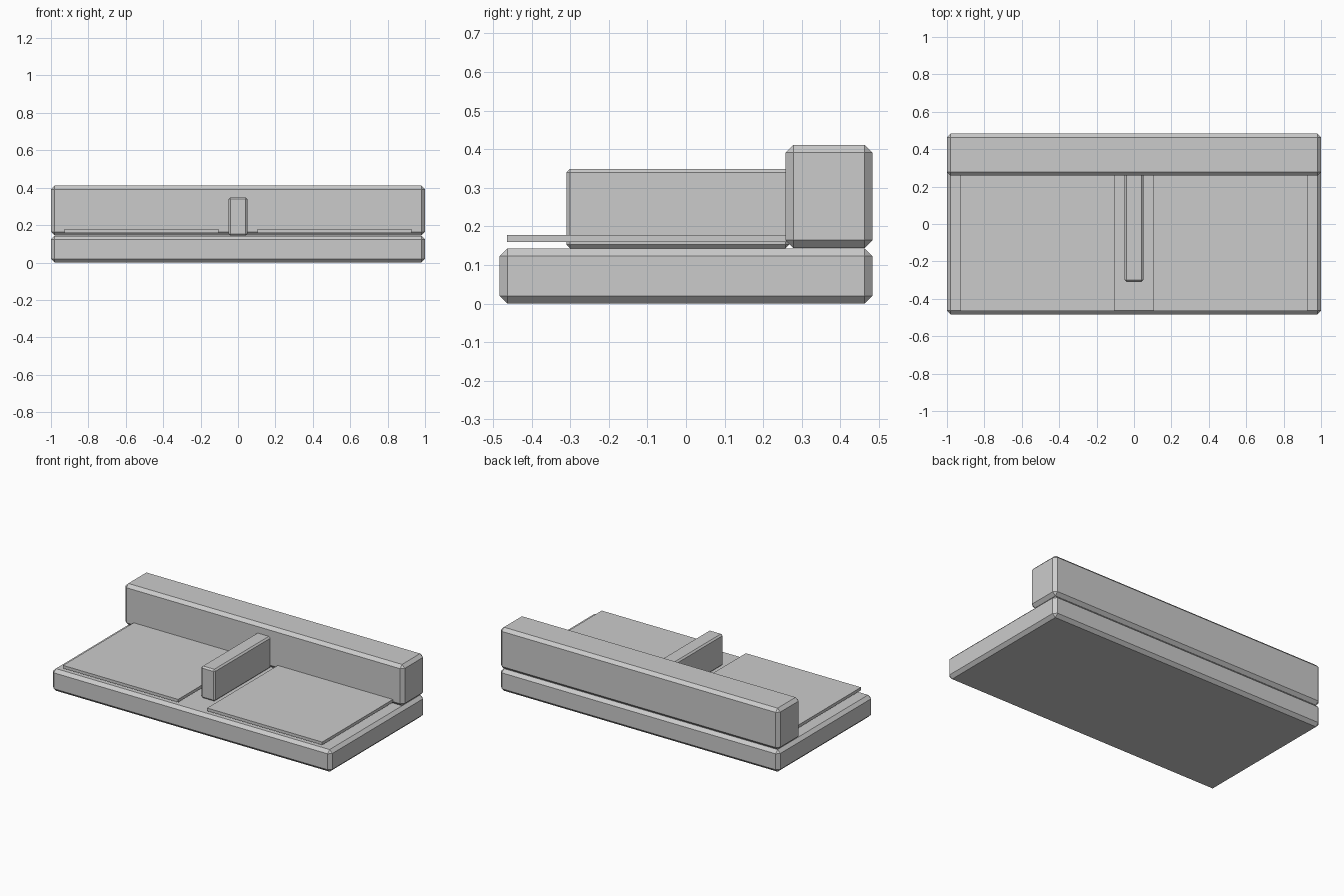
import bpy

if "Cube" in bpy.data.objects:
    bpy.data.objects.remove(bpy.data.objects["Cube"])


def box(name, x, y, z, bevel=0.0):
    """Box from min/max ranges with an optional single-segment chamfer."""
    bpy.ops.mesh.primitive_cube_add(
        size=1, location=[(r[0] + r[1]) / 2 for r in (x, y, z)])
    ob = bpy.context.object
    ob.name = name
    ob.scale = [r[1] - r[0] for r in (x, y, z)]
    bpy.ops.object.transform_apply(location=False, rotation=False, scale=True)
    if bevel:
        mod = ob.modifiers.new("chamfer", 'BEVEL')
        mod.width = bevel
        mod.segments = 1
    return ob


# Chamfered bottom slab
box("base", (-1, 1), (-0.483, 0.483), (0, 0.143), 0.02)

# Tall block along the back edge
box("back_block", (-1, 1), (0.258, 0.483), (0.144, 0.411), 0.02)

# Centre divider, running into the back block
box("divider", (-0.05, 0.05), (-0.31, 0.268), (0.143, 0.349), 0.01)

# Thin panels floating just above the base, one each side
for side, name in ((-1, "left_panel"), (1, "right_panel")):
    xs = sorted((side * 0.104, side * 0.928))
    box(name, xs, (-0.464, 0.264), (0.159, 0.178))
